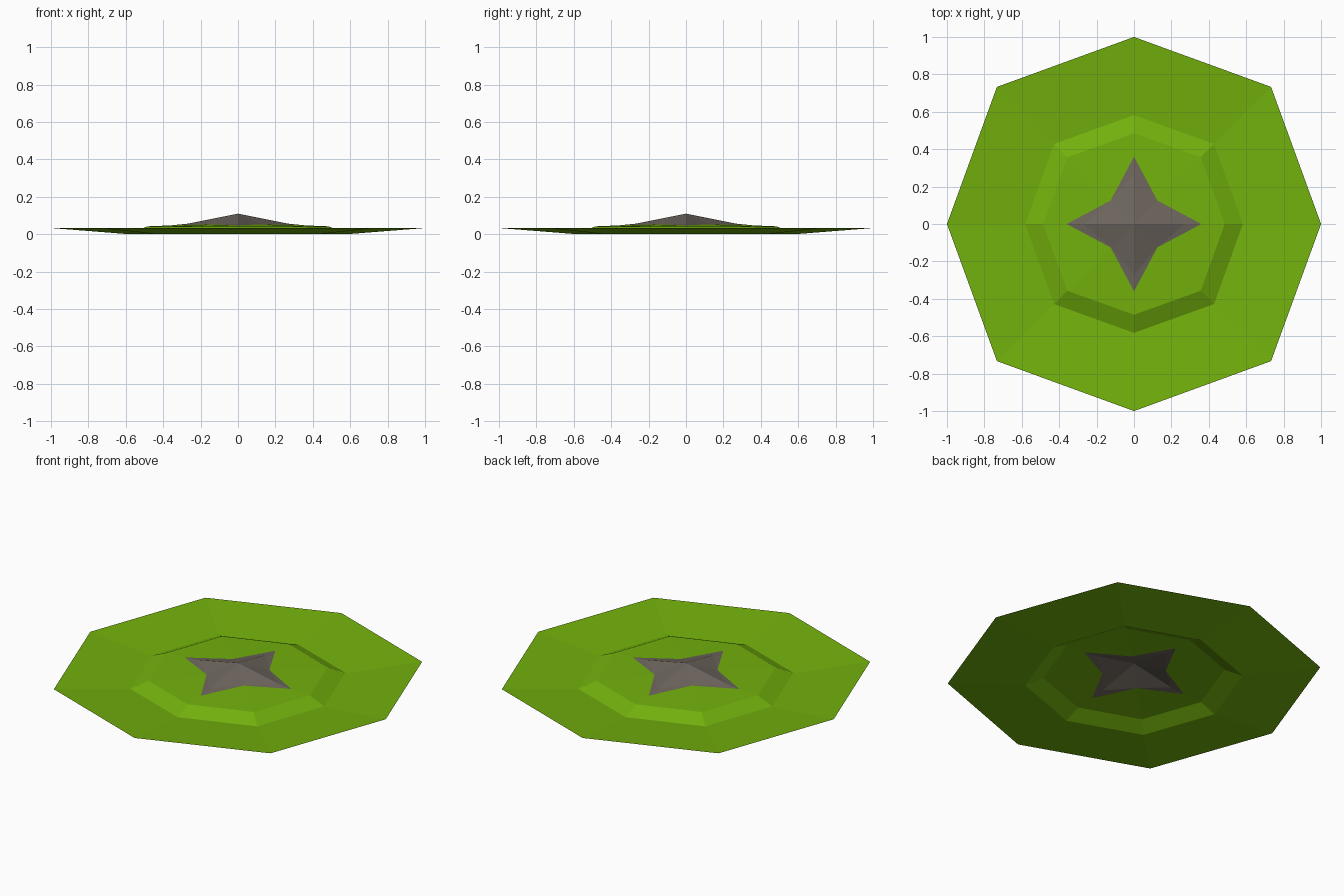
import bpy, bmesh, math

if "Cube" in bpy.data.objects:
    bpy.data.objects.remove(bpy.data.objects["Cube"])


def material(name, rgb):
    m = bpy.data.materials.new(name)
    m.diffuse_color = (*rgb, 1)
    m.use_nodes = True
    m.node_tree.nodes["Principled BSDF"].inputs["Base Color"].default_value = m.diffuse_color
    return m


green = material("leaf green", (0.17, 0.44, 0.004))
grey = material("warm grey", (0.155, 0.133, 0.112))


def ring(bm, axis_r, axis_z, diag_xy, diag_z):
    """Eight points: alternately on the axes and on the diagonals."""
    pts = []
    for i in range(8):
        a = i * math.pi / 4
        r, z = (axis_r, axis_z) if i % 2 == 0 else (diag_xy * math.sqrt(2), diag_z)
        pts.append(bm.verts.new((r * math.cos(a), r * math.sin(a), z)))
    return pts


def bridge(bm, a, b):
    for i in range(8):
        j = (i + 1) % 8
        bm.faces.new((a[i], a[j], b[j], b[i]))


def finish(bm, name, mat):
    me = bpy.data.meshes.new(name)
    bm.to_mesh(me)
    bm.free()
    me.materials.append(mat)
    ob = bpy.data.objects.new(name, me)
    bpy.context.collection.objects.link(ob)


STAR = (0.36, 0.047, 0.125, 0.053)

# Thin octagonal dish: raised rim, low valley, step, gentle rise to the star
bm = bmesh.new()
rings = [ring(bm, *p) for p in (
    (1.0, 0.033, 0.733, 0.033),
    (0.582, 0.0, 0.428, 0.0),
    (0.485, 0.042, 0.357, 0.042),
    STAR)]
for outer, inner in zip(rings, rings[1:]):
    bridge(bm, outer, inner)
finish(bm, "octagon_dish", green)

# Four-pointed star cap, ridged along the axes, sharing the dish's inner edge
bm = bmesh.new()
edge = ring(bm, *STAR)
apex = bm.verts.new((0, 0, 0.11))
for i in range(0, 8, 2):
    tip = edge[i]
    knee = bm.verts.new((tip.co.x * 0.75, tip.co.y * 0.75, 0.056))
    left, right = edge[i + 1], edge[i - 1]
    bm.faces.new((tip, left, knee))
    bm.faces.new((knee, left, apex))
    bm.faces.new((right, tip, knee))
    bm.faces.new((right, knee, apex))
finish(bm, "star_cap", grey)
